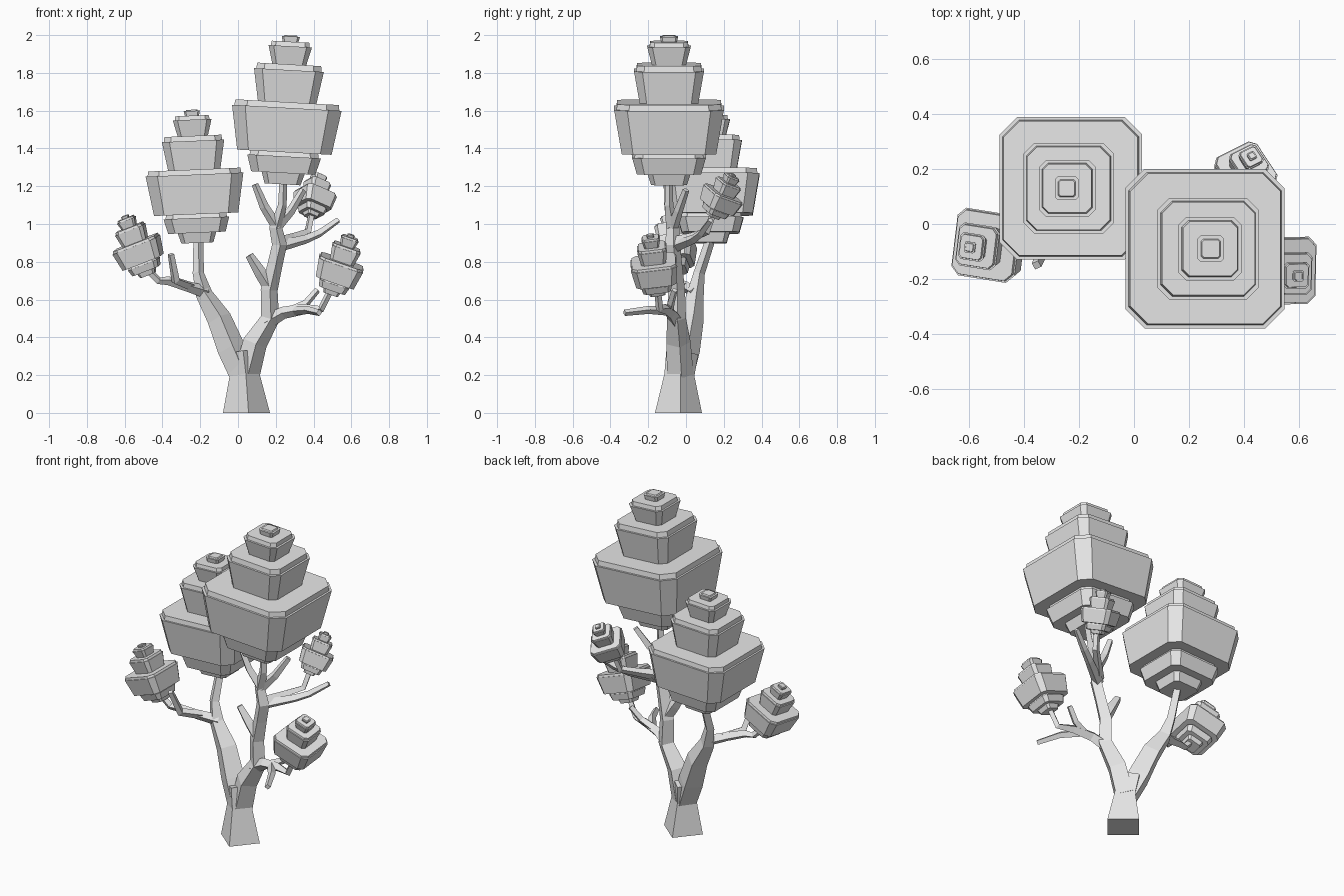
import bpy, bmesh, math
from mathutils import Vector, Matrix

cube = bpy.data.objects.get("Cube")
if cube:
    bpy.data.objects.remove(cube, do_unlink=True)

grey = bpy.data.materials.new("plain_grey")
grey.use_nodes = True
grey.diffuse_color = (0.8, 0.8, 0.8, 1)
grey.node_tree.nodes["Principled BSDF"].inputs["Base Color"].default_value = grey.diffuse_color


def finish(bm, name):
    bmesh.ops.recalc_face_normals(bm, faces=bm.faces)
    mesh = bpy.data.meshes.new(name)
    bm.to_mesh(mesh)
    bm.free()
    mesh.materials.append(grey)
    obj = bpy.data.objects.new(name, mesh)
    bpy.context.collection.objects.link(obj)
    return obj


def skin(bm, rings):
    """Join rings of equal length with quads and cap both ends."""
    rings = [[bm.verts.new(p) for p in ring] for ring in rings]
    n = len(rings[0])
    for a, b in zip(rings, rings[1:]):
        for i in range(n):
            j = (i + 1) % n
            bm.faces.new((a[i], a[j], b[j], b[i]))
    bm.faces.new(rings[0][::-1])
    bm.faces.new(rings[-1])


def octagon(half, z):
    """Square outline with cut corners."""
    c = half * 0.76
    return [Vector((x, y, z)) for x, y in (
        (half, -c), (half, c), (c, half), (-c, half),
        (-half, c), (-half, -c), (-c, -half), (c, -half))]


# Crown tiers: bottom half width, top half width, bottom height, top height
TIERS = [(0.095, 0.115, 0.0, 0.08), (0.17, 0.195, 0.06, 0.17),
         (0.25, 0.29, 0.17, 0.435), (0.155, 0.185, 0.435, 0.635),
         (0.09, 0.115, 0.635, 0.755), (0.042, 0.048, 0.755, 0.79)]


def crown(name, base, top, yaw=0):
    """Stack of flared, lipped tiers running from base to top."""
    base, axis = Vector(base), Vector(top) - Vector(base)
    bm = bmesh.new()
    for low, high, z0, z1 in TIERS:
        lip = min(0.03, (z1 - z0) * 0.2)
        skin(bm, [octagon(low, z0), octagon(high, z1 - lip),
                  octagon(high - 0.012, z1 - lip), octagon(high - 0.016, z1)])
    tilt = Vector((0, 0, 1)).rotation_difference(axis).to_matrix().to_4x4()
    bm.transform(Matrix.Translation(base) @ tilt @ Matrix.Rotation(math.radians(yaw), 4, "Z")
                 @ Matrix.Scale(axis.length / 0.79, 4))
    finish(bm, name)


def limb(name, points, turn=5):
    """Four-sided tapering limb through (x, y, z, radius) points."""
    bm = bmesh.new()
    pos = [Vector(p[:3]) for p in points]
    rings, last = [], None
    for i, p in enumerate(pos):
        d = (pos[min(i + 1, len(pos) - 1)] - pos[max(i - 1, 0)]).normalized()
        if last is None:
            if points[0][2] == 0:
                d = Vector((0, 0, 1))
            u = Vector((1, 0, 0)) if abs(d.x) < 0.8 else Vector((0, 0, 1))
        else:
            u = last.rotation_difference(d) @ u
        last = d
        u = (u - d * u.dot(d)).normalized()
        v = d.cross(u)
        angles = [math.radians(turn + 90 * k) for k in range(4)]
        rings.append([p + (u * math.cos(a) + v * math.sin(a)) * points[i][3] for a in angles])
    skin(bm, rings)
    finish(bm, name)


# Crowns
crown("tall_crown", (0.236, -0.09, 1.21), (0.28, -0.09, 2.0))
crown("back_crown", (-0.215, 0.13, 0.9), (-0.245, 0.13, 1.605))
crown("right_small_crown", (-0.475, -0.07, 0.73), (-0.6, -0.085, 1.045), -8)
crown("left_small_crown", (0.49, -0.15, 0.63), (0.6, -0.19, 0.945), 0)
crown("rear_small_crown", (0.385, 0.14, 1.04), (0.43, 0.25, 1.265), 30)

# Trunk and the two main limbs
limb("trunk", [(0.045, -0.04, 0, 0.125), (0.035, -0.035, 0.2, 0.08),
               (0.02, -0.02, 0.32, 0.085)])
limb("right_limb", [(0.025, -0.03, 0.2, 0.07), (-0.035, 0, 0.34, 0.075),
                    (-0.1, 0.03, 0.5, 0.065), (-0.18, 0.05, 0.63, 0.045),
                    (-0.21, 0.07, 0.74, 0.03), (-0.21, 0.13, 0.92, 0.026)])
limb("left_limb", [(0.045, -0.03, 0.2, 0.07), (0.09, -0.04, 0.37, 0.065),
                   (0.17, -0.05, 0.5, 0.05), (0.165, -0.05, 0.65, 0.045),
                   (0.195, -0.06, 0.78, 0.04), (0.22, -0.07, 0.89, 0.04),
                   (0.2, -0.07, 0.98, 0.035), (0.235, -0.09, 1.1, 0.023),
                   (0.24, -0.09, 1.24, 0.02)])

# Branches carrying the small crowns
limb("right_branch", [(-0.17, 0.05, 0.64, 0.035), (-0.27, -0.01, 0.67, 0.028),
                      (-0.37, -0.05, 0.7, 0.024), (-0.42, -0.06, 0.7, 0.02),
                      (-0.49, -0.07, 0.77, 0.018)])
limb("left_branch", [(0.15, -0.05, 0.48, 0.04), (0.24, -0.08, 0.53, 0.033),
                     (0.35, -0.11, 0.55, 0.028), (0.44, -0.14, 0.55, 0.02),
                     (0.49, -0.15, 0.65, 0.018)])
limb("rear_branch", [(0.21, -0.06, 0.9, 0.035), (0.29, 0.03, 0.93, 0.024),
                     (0.37, 0.11, 0.96, 0.02), (0.39, 0.145, 1.06, 0.018)])

# Bare twigs
TWIGS = {
    "right_twig": [(-0.25, 0, 0.67, 0.026), (-0.33, -0.09, 0.7, 0.024), (-0.355, -0.15, 0.84, 0.018)],
    "low_twig": [(0.3, -0.1, 0.54, 0.025), (0.37, -0.2, 0.545, 0.021), (0.43, -0.325, 0.53, 0.017)],
    "low_upright_twig": [(0.28, -0.09, 0.54, 0.025), (0.36, -0.08, 0.58, 0.02), (0.42, -0.06, 0.65, 0.017)],
    "middle_twig": [(0.17, -0.05, 0.66, 0.035), (0.12, -0.06, 0.74, 0.033), (0.06, -0.07, 0.835, 0.022)],
    "side_twig": [(0.21, -0.06, 0.88, 0.032), (0.36, 0.04, 0.92, 0.024),
                  (0.43, 0.08, 0.95, 0.021), (0.53, 0.13, 1.02, 0.016)],
    "upper_left_twig": [(0.2, -0.07, 0.98, 0.03), (0.28, -0.04, 1.07, 0.024), (0.345, 0, 1.18, 0.018)],
    "upper_right_twig": [(0.21, -0.07, 0.98, 0.03), (0.14, -0.09, 1.09, 0.025), (0.09, -0.1, 1.21, 0.018)],
}
for name, points in TWIGS.items():
    limb(name, points)
